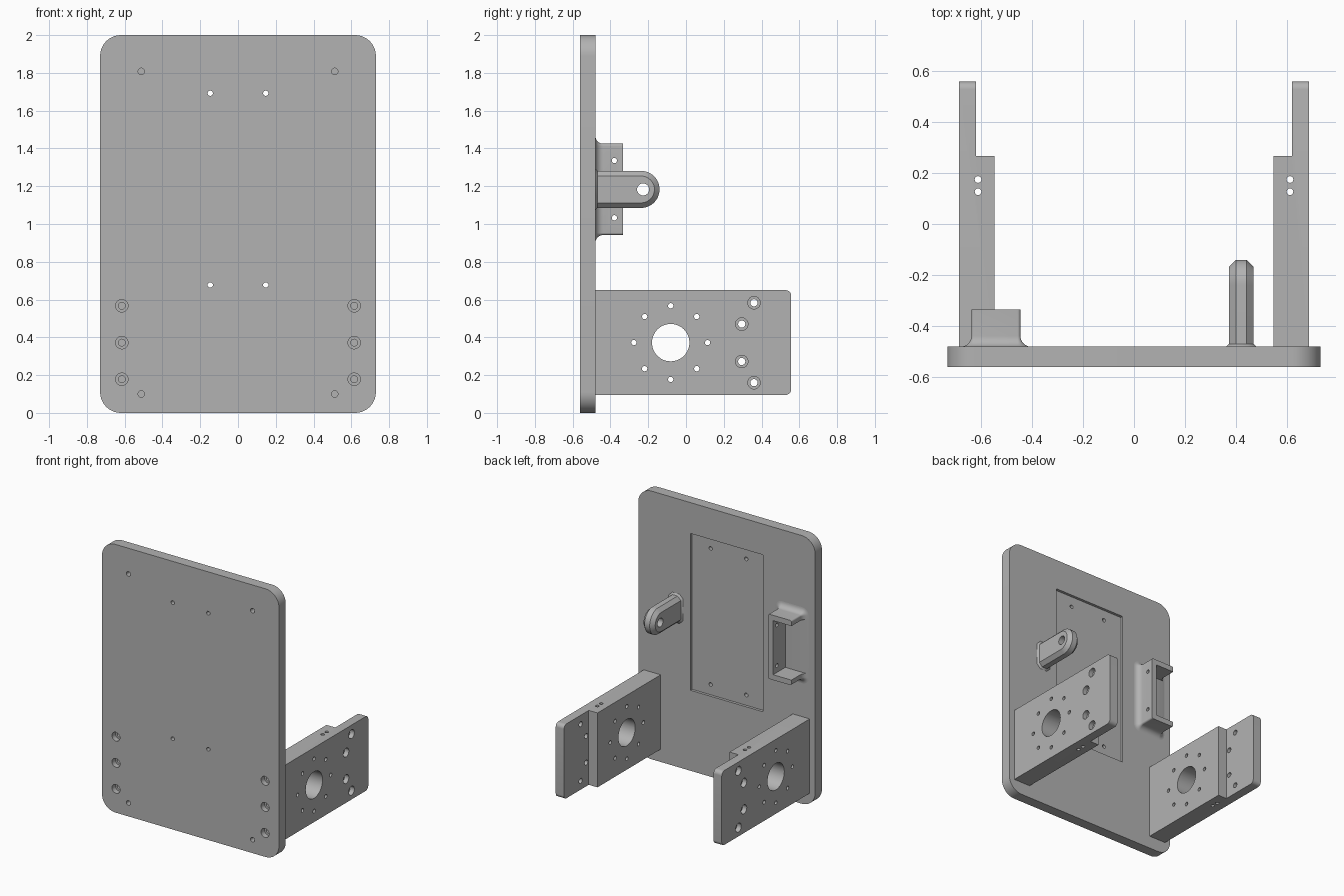
import bpy, bmesh, math

cube = bpy.data.objects.get("Cube")
if cube:
    bpy.data.objects.remove(cube, do_unlink=True)

grey = bpy.data.materials.new("plain_grey")
grey.use_nodes = True
grey.diffuse_color = (0.45, 0.45, 0.45, 1)
grey.node_tree.nodes["Principled BSDF"].inputs["Base Color"].default_value = grey.diffuse_color

PLACE = {"x": lambda u, v, w: (w, u, v),
         "y": lambda u, v, w: (u, w, v),
         "z": lambda u, v, w: (u, v, w)}


def rounded(u0, u1, v0, v1, r, steps=8):
    """Rectangle outline with rounded corners."""
    corners = [(u1 - r, v1 - r), (u0 + r, v1 - r), (u0 + r, v0 + r), (u1 - r, v0 + r)]
    pts = []
    for q, (cu, cv) in enumerate(corners):
        for i in range(steps + 1):
            a = math.pi / 2 * (q + i / steps)
            pts.append((cu + r * math.cos(a), cv + r * math.sin(a)))
    return pts


def box(u0, u1, v0, v1):
    return [(u0, v0), (u1, v0), (u1, v1), (u0, v1)]


def circle(u, v, r, n=32):
    return [(u + r * math.cos(2 * math.pi * i / n), v + r * math.sin(2 * math.pi * i / n))
            for i in range(n)]


def loft(bm, axis, rings):
    """Closed solid through (position, outline) rings stacked along an axis."""
    loops = [[bm.verts.new(PLACE[axis](u, v, w)) for u, v in pts] for w, pts in rings]
    n = len(loops[0])
    for a, b in zip(loops, loops[1:]):
        for i in range(n):
            bm.faces.new((a[i], a[(i + 1) % n], b[(i + 1) % n], b[i]))
    bm.faces.new(loops[0])
    bm.faces.new(loops[-1])


def solid(name, axis, *stacks):
    bm = bmesh.new()
    for rings in stacks:
        loft(bm, axis, rings)
    bmesh.ops.recalc_face_normals(bm, faces=bm.faces)
    mesh = bpy.data.meshes.new(name)
    bm.to_mesh(mesh)
    bm.free()
    obj = bpy.data.objects.new(name, mesh)
    bpy.context.collection.objects.link(obj)
    mesh.materials.append(grey)
    return obj


def activate(obj):
    bpy.ops.object.select_all(action="DESELECT")
    obj.select_set(True)
    bpy.context.view_layer.objects.active = obj


def cut(obj, axis, lo, hi, outlines):
    """Subtract prisms with the given outlines."""
    cutter = solid("cutter", axis, *[[(lo, o), (hi, o)] for o in outlines])
    cutter.hide_render = True
    mod = obj.modifiers.new("cut", "BOOLEAN")
    mod.operation = "DIFFERENCE"
    mod.solver = "EXACT"
    mod.object = cutter
    activate(obj)
    bpy.ops.object.modifier_apply(modifier=mod.name)
    bpy.data.objects.remove(cutter, do_unlink=True)


def finish(obj):
    activate(obj)
    bpy.ops.object.shade_smooth_by_angle(angle=math.radians(30))


FRONT, BACK = -0.56, -0.48
screws = [(s * 0.615, z) for s in (-1, 1) for z in (0.178, 0.372, 0.567)]

# Upright plate with shallow rear recess, screw holes and blind corner holes
plate_outline = rounded(-0.73, 0.73, 0, 2, 0.11, 12)
plate = solid("back_plate", "y", [(FRONT, plate_outline), (BACK, plate_outline)])
cut(plate, "y", BACK - 0.02, 0, [box(-0.3, 0.3, 0.6, 1.77)])
cut(plate, "y", -1, 0, [circle(x, z, 0.014) for x in (-0.147, 0.147) for z in (0.677, 1.692)])
cut(plate, "y", -1, FRONT + 0.06, [circle(x, z, 0.017) for x in (-0.512, 0.512) for z in (0.1, 1.808)])
cut(plate, "y", -1, 0, [circle(x, z, 0.018) for x, z in screws])
cut(plate, "y", -1, FRONT + 0.04, [circle(x, z, 0.033) for x, z in screws])
finish(plate)

# Side arms: one thick arm with a thinner end, mirrored
arm_outline = (rounded(BACK, 0.557, 0.095, 0.65, 0.03)[:9]
               + [(BACK, 0.65), (BACK, 0.095)]
               + rounded(BACK, 0.557, 0.095, 0.65, 0.03)[27:])
arm = solid("side_arms", "x", [(0.545, arm_outline), (0.685, arm_outline)])
cut(arm, "x", 0.4, 0.617, [box(0.265, 1, 0, 1)])
end_holes = [(0.36, 0.583), (0.295, 0.47), (0.295, 0.272), (0.36, 0.16)]
ring = circle(-0.081, 0.372, 0.195, 8)
cut(arm, "x", 0.4, 1, [circle(-0.081, 0.372, 0.099, 48)]
    + [circle(y, z, 0.014) for y, z in ring]
    + [circle(y, z, 0.019) for y, z in end_holes])
cut(arm, "x", 0.65, 1, [circle(y, z, 0.033) for y, z in end_holes])
cut(arm, "z", 0, 1, [circle(0.61, y, 0.013) for y in (0.126, 0.174)])
cut(arm, "y", -1, -0.36, [circle(x, z, 0.018) for x, z in screws[3:]])
mirror = arm.modifiers.new("mirror", "MIRROR")
mirror.use_mirror_merge = False
activate(arm)
bpy.ops.object.modifier_apply(modifier=mirror.name)
finish(arm)

# Open channel holder with a flared foot
FLARE = 0.042
rings = []
for i in range(9):
    a = math.pi / 2 * i / 8
    off = FLARE * (1 - math.sin(a))
    rings.append((BACK + FLARE * (1 - math.cos(a)),
                  rounded(-0.636 - off, -0.444 + off, 0.942 - off, 1.425 + off, 0.012 + off)))
rings.append((-0.334, rounded(-0.636, -0.444, 0.942, 1.425, 0.012)))
holder = solid("channel_holder", "y", rings)
cut(holder, "y", BACK + 0.002, 0, [box(-1, -0.485, 0.982, 1.385)])
cut(holder, "x", -1, 0, [circle(-0.379, z, 0.014) for z in (1.033, 1.336)])
finish(holder)


# Chamfered lug with a round end and a cross hole
def lug_outline(inset):
    r = 0.098 - inset
    arc = [(-0.238 + r * math.cos(a), 1.183 + r * math.sin(a))
           for a in (math.pi * (i / 24 - 0.5) for i in range(25))]
    return [(BACK - 0.01, 1.183 - r)] + arc + [(BACK - 0.01, 1.183 + r)]


CH = 0.027
lug = solid("lug", "x", [(0.371, lug_outline(CH)), (0.371 + CH, lug_outline(0)),
                         (0.467 - CH, lug_outline(0)), (0.467, lug_outline(CH))])
cut(lug, "x", 0, 1, [circle(-0.227, 1.183, 0.032)])
finish(lug)

# Small sloped foot around the lug
foot = solid("lug_foot", "y",
             [(BACK - 0.005, rounded(0.359, 0.479, 1.073, 1.293, 0.03, 1)),
              (BACK, rounded(0.359, 0.479, 1.073, 1.293, 0.03, 1)),
              (BACK + 0.011, rounded(0.371, 0.467, 1.085, 1.281, CH, 1))])
finish(foot)
